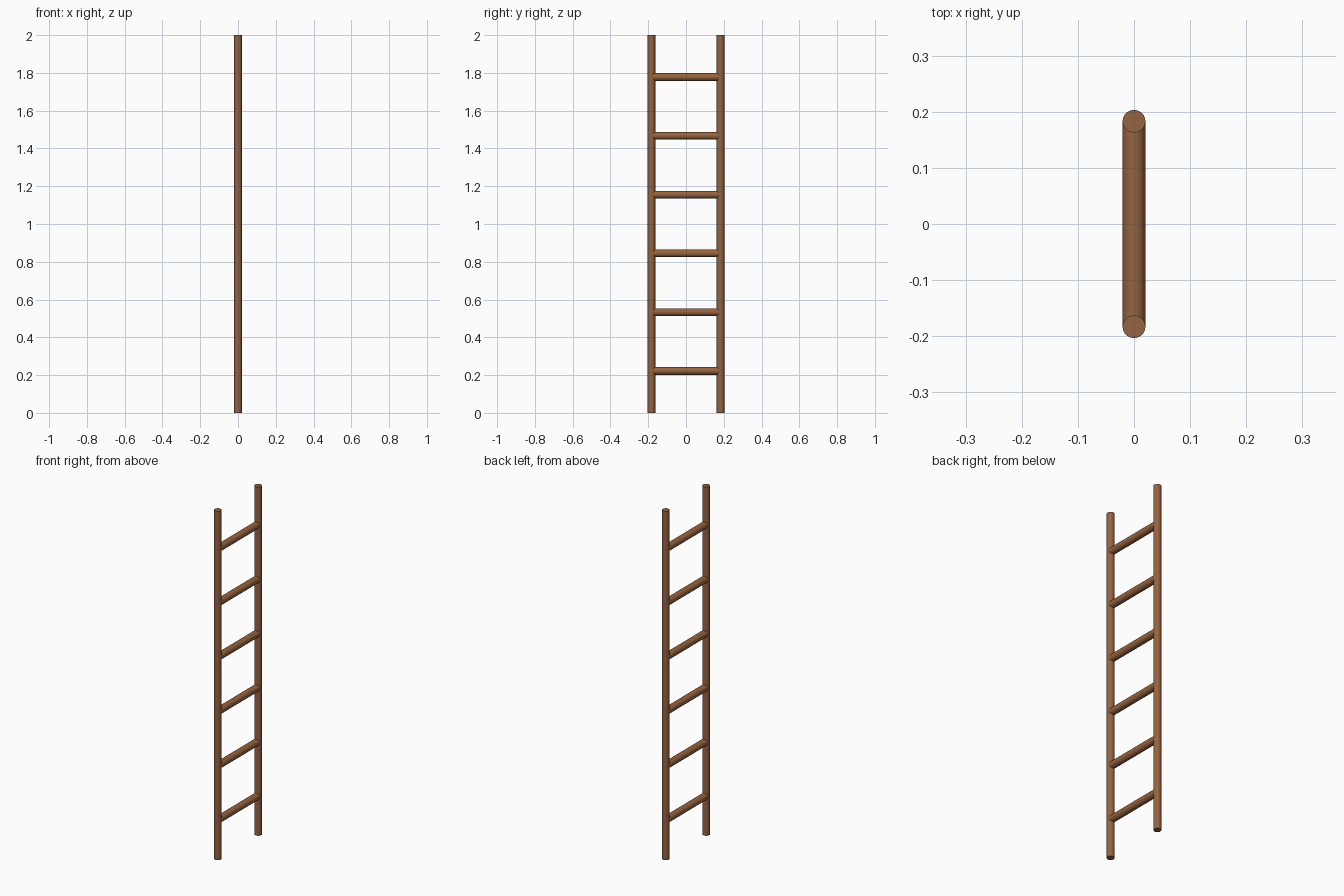
import bpy, math

if "Cube" in bpy.data.objects:
    bpy.data.objects.remove(bpy.data.objects["Cube"])

RADIUS = 0.0203
RAIL_Y = 0.183
HEIGHT = 2.0
RUNGS = 6
FIRST, LAST = 0.222, 1.778

wood = bpy.data.materials.new("brown_wood")
wood.diffuse_color = (0.30, 0.125, 0.05, 1)
wood.use_nodes = True
wood.node_tree.nodes["Principled BSDF"].inputs["Base Color"].default_value = wood.diffuse_color


def pole(name, length, location, rotation=(0, 0, 0)):
    bpy.ops.mesh.primitive_cylinder_add(vertices=32, radius=RADIUS, depth=length,
                                        location=location, rotation=rotation)
    ob = bpy.context.object
    ob.name = name
    ob.data.materials.append(wood)
    bpy.ops.object.shade_smooth_by_angle(angle=math.radians(40))
    return ob


# Upright rails
for side, sign in (("left", -1), ("right", 1)):
    pole(f"{side}_rail", HEIGHT, (0, sign * RAIL_Y, HEIGHT / 2))

# Evenly spaced rungs, ending inside the rails
for i in range(RUNGS):
    z = FIRST + (LAST - FIRST) * i / (RUNGS - 1)
    pole(f"rung_{i + 1}", 2 * RAIL_Y, (0, 0, z), (math.pi / 2, 0, 0))
